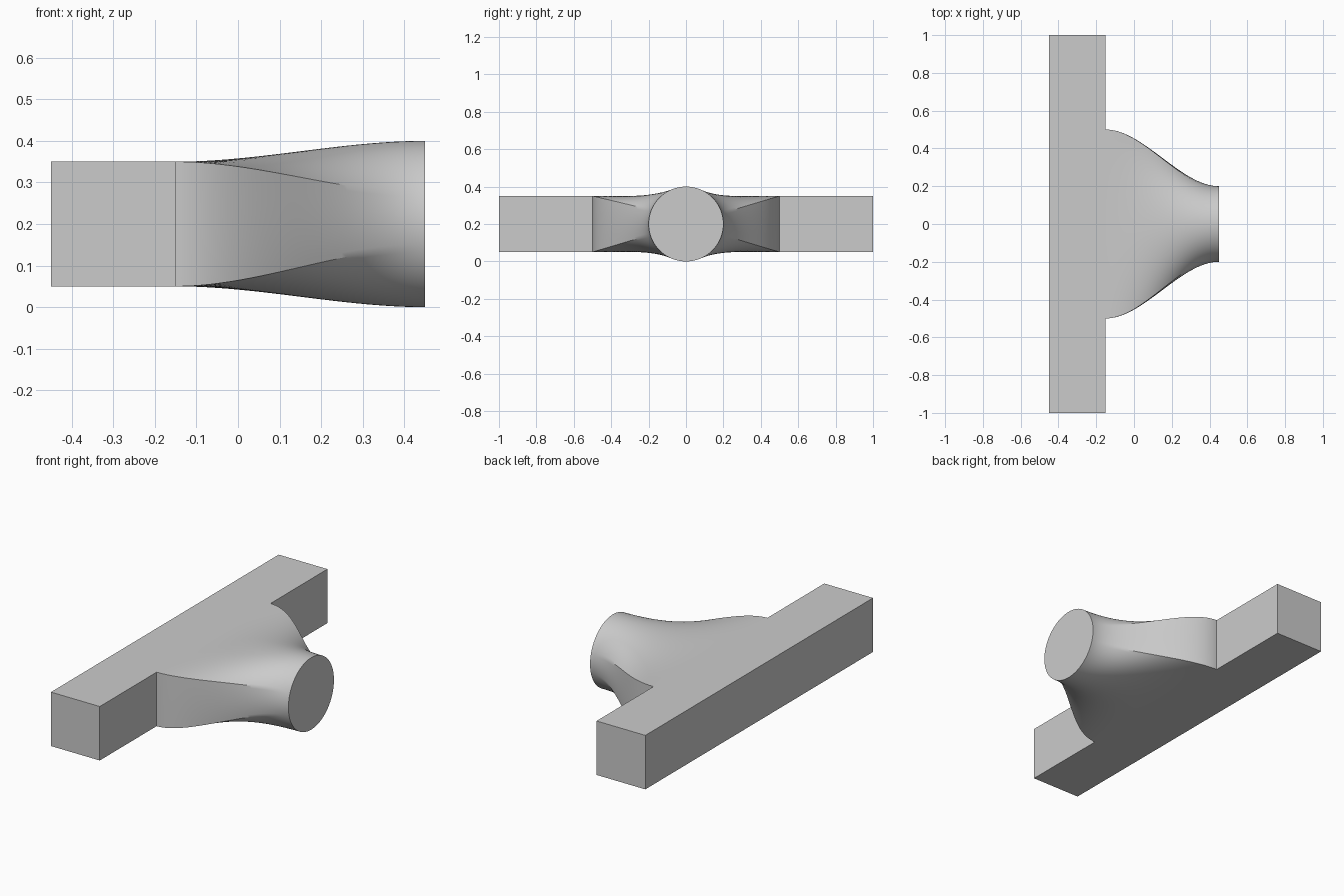
import bpy, bmesh
from math import radians, cos, sin
from mathutils import Vector

cube = bpy.data.objects.get("Cube")
if cube:
    bpy.data.objects.remove(cube, do_unlink=True)

grey = bpy.data.materials.new("neutral grey")
grey.use_nodes = True
colour = (0.6, 0.6, 0.6, 1)
grey.diffuse_color = colour
grey.node_tree.nodes["Principled BSDF"].inputs["Base Color"].default_value = colour

MID_Z, X0, X1 = 0.2, -0.15, 0.45
HALF_W, HALF_H, RADIUS = 0.5, 0.15, 0.2


def finish(name, bm):
    mesh = bpy.data.meshes.new(name)
    bm.to_mesh(mesh)
    bm.free()
    mesh.materials.append(grey)
    obj = bpy.data.objects.new(name, mesh)
    bpy.context.collection.objects.link(obj)
    return obj


# Straight square bar
bm = bmesh.new()
bmesh.ops.create_cube(bm, size=1)
bmesh.ops.scale(bm, vec=(0.3, 2, 0.3), verts=bm.verts)
bmesh.ops.translate(bm, vec=(-0.3, 0, MID_Z), verts=bm.verts)
finish("cross_bar", bm)

# Matching (y, z) sections: rectangle corners pair with angles on the circle
corners = [Vector((y * HALF_W, z * HALF_H)) for y, z in ((1, -1), (1, 1), (-1, 1), (-1, -1))]
angles = [-16.7, 16.7, 158, 196.7, 343.3]
start, end = [], []
for side, steps in enumerate((14, 44, 14, 44)):
    for k in range(steps):
        f = k / steps
        start.append(corners[side].lerp(corners[(side + 1) % 4], f))
        a = radians(angles[side] + (angles[side + 1] - angles[side]) * f)
        end.append(Vector((cos(a), sin(a))) * RADIUS)

# Blended neck, leaving both ends along x
bm = bmesh.new()
ROWS = 48
rings = []
for r in range(ROWS + 1):
    t = r / ROWS
    s = t * t * (3 - 2 * t)
    ring = []
    for p, q in zip(start, end):
        c = p.lerp(q, s)
        ring.append(bm.verts.new((X0 + (X1 - X0) * t, c.x, MID_Z + c.y)))
    rings.append(ring)
for a, b in zip(rings, rings[1:]):
    for i in range(len(a)):
        j = (i + 1) % len(a)
        bm.faces.new((a[i], a[j], b[j], b[i]))
bm.faces.new(rings[-1])
neck = finish("blended_neck", bm)

bpy.ops.object.select_all(action="DESELECT")
neck.select_set(True)
bpy.context.view_layer.objects.active = neck
bpy.ops.object.shade_smooth_by_angle(angle=radians(30))
